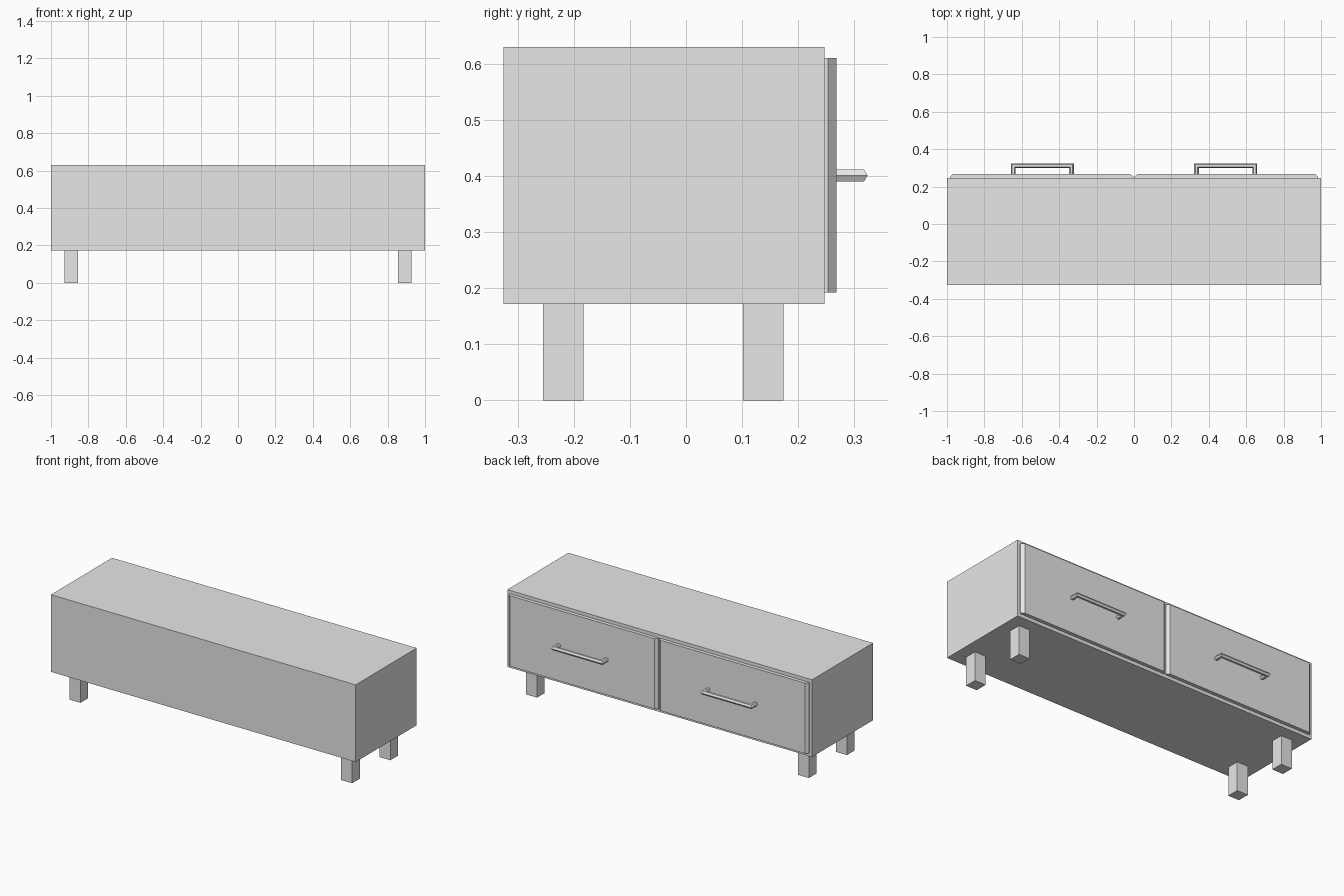
import bpy, bmesh, math

cube = bpy.data.objects.get("Cube")
if cube:
    bpy.data.objects.remove(cube, do_unlink=True)

grey = bpy.data.materials.new("plain_grey")
grey.use_nodes = True
grey.diffuse_color = (0.8, 0.8, 0.8, 1)
grey.node_tree.nodes["Principled BSDF"].inputs["Base Color"].default_value = (0.8, 0.8, 0.8, 1)


def finish(name, bm):
    bmesh.ops.recalc_face_normals(bm, faces=bm.faces)
    mesh = bpy.data.meshes.new(name)
    bm.to_mesh(mesh)
    bm.free()
    mesh.materials.append(grey)
    obj = bpy.data.objects.new(name, mesh)
    bpy.context.collection.objects.link(obj)
    return obj


def prism(name, outline, z0, z1):
    """Extrude an xy outline from z0 up to z1."""
    bm = bmesh.new()
    face = bm.faces.new([bm.verts.new((x, y, z0)) for x, y in outline])
    top = bmesh.ops.extrude_face_region(bm, geom=[face])["geom"]
    verts = [v for v in top if isinstance(v, bmesh.types.BMVert)]
    bmesh.ops.translate(bm, verts=verts, vec=(0, 0, z1 - z0))
    return finish(name, bm)


def box(name, x0, x1, y0, y1, z0, z1):
    return prism(name, [(x0, y0), (x1, y0), (x1, y1), (x0, y1)], z0, z1)


def handle(name, cx, z, half, y0, y_bar, radius):
    """Six-sided bar with mitred corners and two posts."""
    bm = bmesh.new()
    rings = [[], [], [], []]
    for i in range(6):
        a = radius * math.cos(math.pi * i / 3)
        h = z + radius * math.sin(math.pi * i / 3)
        path = [(-half - a, y0), (-half - a, y_bar + a),
                (half + a, y_bar + a), (half + a, y0)]
        for ring, (x, y) in zip(rings, path):
            ring.append(bm.verts.new((cx + x, y, h)))
    for r, s in zip(rings, rings[1:]):
        for i in range(6):
            j = (i + 1) % 6
            bm.faces.new((r[i], r[j], s[j], s[i]))
    bm.faces.new(rings[0])
    bm.faces.new(rings[-1])
    return finish(name, bm)


# Cabinet body
FACE, DRAWER = 0.247, 0.268
box("cabinet_body", -1, 1, -0.325, FACE, 0.172, 0.63)

for side, s in (("left", 1), ("right", -1)):
    # Drawer front with chamfered upright edges
    c, w = s * 0.494, 0.49
    prism(side + "_drawer_front",
          [(c - w, FACE), (c + w, FACE), (c + w, 0.253), (c + w - 0.016, DRAWER),
           (c - w + 0.016, DRAWER), (c - w, 0.253)], 0.192, 0.61)
    handle(side + "_handle", s * 0.49, 0.401, 0.156, DRAWER, 0.311, 0.0125)
    # Square legs
    for end, y in (("front", -0.219), ("back", 0.138)):
        x = s * 0.892
        box(f"{end}_{side}_leg", x - 0.036, x + 0.036, y - 0.036, y + 0.036, 0, 0.172)
